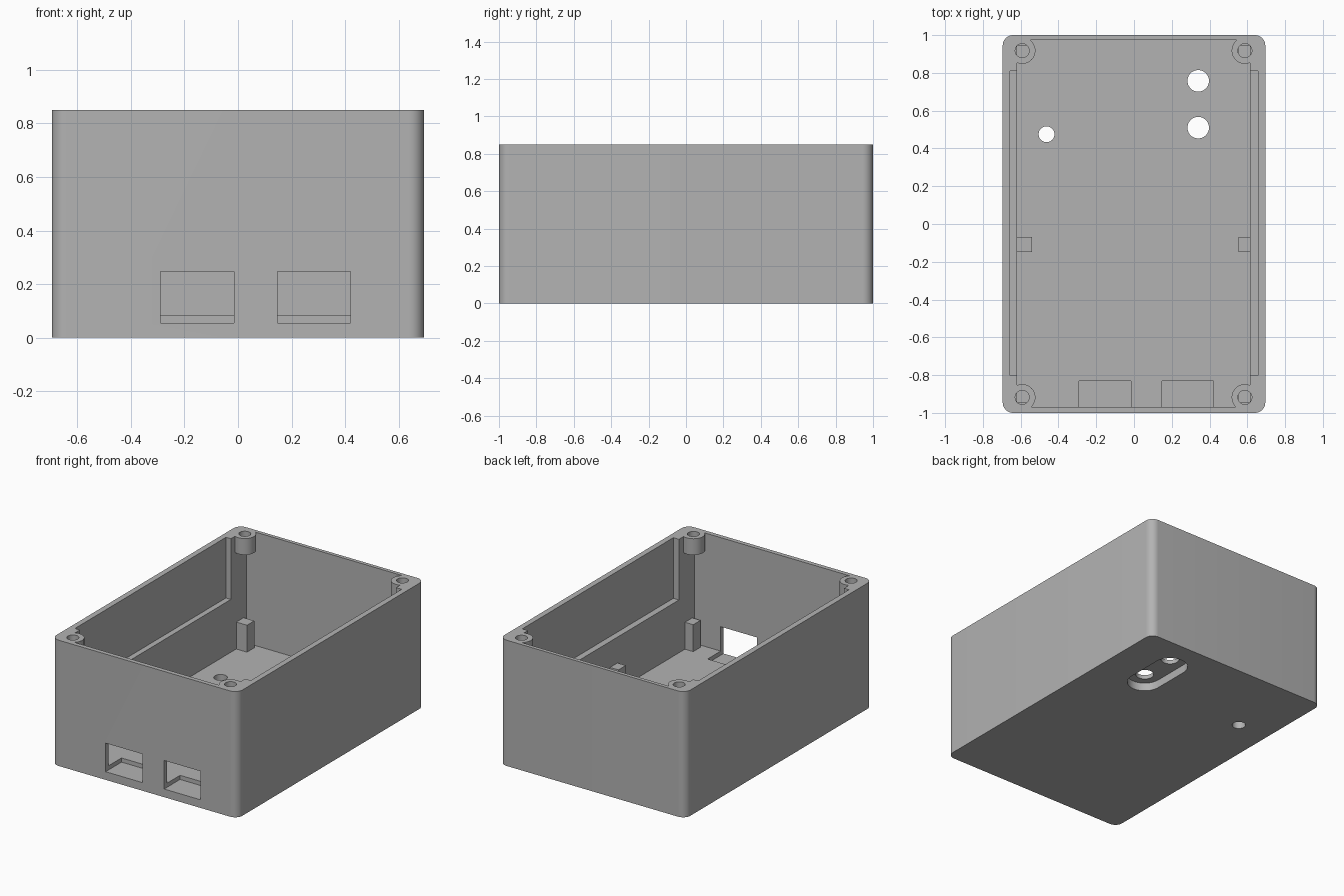
import bpy
import bmesh
import math

cube = bpy.data.objects.get("Cube")
if cube:
    bpy.data.objects.remove(cube, do_unlink=True)

HEIGHT = 0.85
FLOOR = 0.083
TOP = 1.0  # cutters run past the rim

grey = bpy.data.materials.new("plain grey")
grey.use_nodes = True
colour = (0.45, 0.45, 0.45, 1)
grey.diffuse_color = colour
grey.node_tree.nodes["Principled BSDF"].inputs["Base Color"].default_value = colour


def prism(name, outline, z0, z1):
    """Extrude a closed xy outline from z0 to z1."""
    bm = bmesh.new()
    base = bm.faces.new([bm.verts.new((x, y, z0)) for x, y in outline])
    ext = bmesh.ops.extrude_face_region(bm, geom=[base])
    for v in ext["geom"]:
        if isinstance(v, bmesh.types.BMVert):
            v.co.z = z1
    bmesh.ops.recalc_face_normals(bm, faces=bm.faces)
    mesh = bpy.data.meshes.new(name)
    bm.to_mesh(mesh)
    bm.free()
    mesh.materials.append(grey)
    obj = bpy.data.objects.new(name, mesh)
    bpy.context.collection.objects.link(obj)
    return obj


def rounded(x0, x1, y0, y1, r, steps=10):
    """Rectangle outline with round corners."""
    corners = [(x1 - r, y1 - r), (x0 + r, y1 - r), (x0 + r, y0 + r), (x1 - r, y0 + r)]
    points = []
    for i, (cx, cy) in enumerate(corners):
        for s in range(steps + 1):
            a = (i + s / steps) * math.pi / 2
            points.append((cx + r * math.cos(a), cy + r * math.sin(a)))
    return points


def box(name, x0, x1, y0, y1, z0, z1):
    return prism(name, [(x0, y0), (x1, y0), (x1, y1), (x0, y1)], z0, z1)


def cylinder(name, x, y, r, z0, z1, n=40):
    ring = [(x + r * math.cos(i * math.tau / n), y + r * math.sin(i * math.tau / n))
            for i in range(n)]
    return prism(name, ring, z0, z1)


def cut(target, tool):
    """Subtract the tool from the target, then discard the tool."""
    mod = target.modifiers.new("cut", "BOOLEAN")
    mod.operation = "DIFFERENCE"
    mod.solver = "EXACT"
    mod.object = tool
    bpy.context.view_layer.objects.active = target
    bpy.ops.object.modifier_apply(modifier=mod.name)
    bpy.data.objects.remove(tool, do_unlink=True)


# Outer block with rounded vertical corners
enclosure = prism("enclosure", rounded(-0.695, 0.695, -1, 1, 0.055), 0, HEIGHT)

# Cavity, reduced by the screw bosses and support posts that stay solid
cavity = box("cavity", -0.62, 0.615, -0.97, 0.975, FLOOR, TOP)
for sx, bx, inner in ((-1, -0.592, -0.54), (1, 0.587, 0.553)):
    lo, hi = sorted((inner, sx * 0.66))
    for sy in (-1, 1):
        cut(cavity, cylinder("boss", bx, sy * 0.918, 0.07, HEIGHT - 0.11, TOP + 0.1))
        y0, y1 = sorted((sy * 0.867, sy * 0.945))
        cut(cavity, box("corner_post", lo, hi, y0, y1, 0, 0.265))
    cut(cavity, box("side_post", lo, hi, -0.147, -0.068, 0, 0.265))
cut(enclosure, cavity)

# Side wall recesses and screw holes
for sx, bx in ((-1, -0.592), (1, 0.587)):
    x0, x1 = sorted((sx * 0.657, sx * 0.58))
    cut(enclosure, box("side_recess", x0, x1, -0.803, 0.81, 0.44, TOP))
    for sy in (-1, 1):
        cut(enclosure, cylinder("screw_hole", bx, sy * 0.918, 0.037, HEIGHT - 0.115, TOP))

# Port windows in the front with channels in the floor
for x0, x1 in ((-0.29, -0.015), (0.148, 0.42)):
    cut(enclosure, box("port", x0, x1, -1.1, -0.83, 0.055, 0.248))

# Floor holes and the oblong recess underneath
cut(enclosure, prism("oblong_recess", rounded(0.23, 0.45, 0.4, 0.87, 0.11), -0.1, 0.055))
for x, y, r in ((0.34, 0.758, 0.057), (0.34, 0.51, 0.057), (-0.463, 0.475, 0.042)):
    cut(enclosure, cylinder("floor_hole", x, y, r, -0.1, 0.12))

bpy.ops.object.select_all(action="DESELECT")
enclosure.select_set(True)
bpy.context.view_layer.objects.active = enclosure
bpy.ops.object.shade_smooth_by_angle(angle=math.radians(30))
